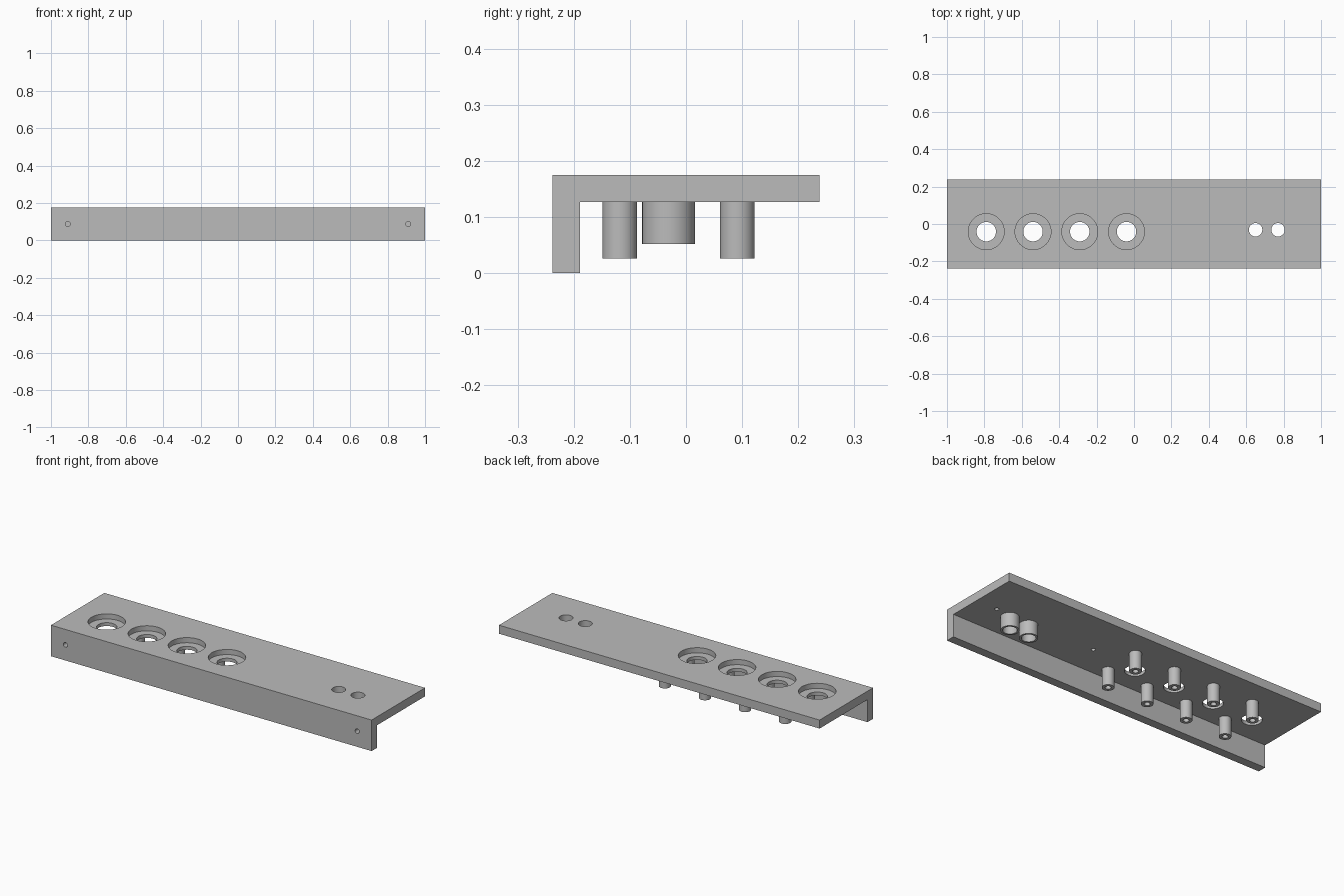
import bpy, bmesh, math
from mathutils import Matrix, Vector

if "Cube" in bpy.data.objects:
    bpy.data.objects.remove(bpy.data.objects["Cube"])

SEG = 40
grey = bpy.data.materials.new("light_grey")
grey.diffuse_color = (0.5, 0.5, 0.5, 1)
grey.use_nodes = True
grey.node_tree.nodes["Principled BSDF"].inputs["Base Color"].default_value = grey.diffuse_color


def finish(bm, name):
    bmesh.ops.recalc_face_normals(bm, faces=bm.faces)
    me = bpy.data.meshes.new(name)
    bm.to_mesh(me)
    bm.free()
    me.materials.append(grey)
    ob = bpy.data.objects.new(name, me)
    bpy.context.collection.objects.link(ob)
    return ob


def lathe(bm, profile, mat):
    """Revolve a closed (radius, z) outline; radius 0 becomes a pole."""
    rings = []
    for r, z in profile:
        if r == 0:
            rings.append([bm.verts.new(mat @ Vector((0, 0, z)))] * SEG)
        else:
            rings.append([bm.verts.new(mat @ Vector((r * math.cos(a), r * math.sin(a), z)))
                          for a in (2 * math.pi * i / SEG for i in range(SEG))])
    for k, a in enumerate(rings):
        b = rings[(k + 1) % len(rings)]
        if a[0] is a[1] and b[0] is b[1]:
            continue
        for i in range(SEG):
            j = (i + 1) % SEG
            bm.faces.new(list(dict.fromkeys((a[i], a[j], b[j], b[i]))))


def at(x, y, z=0):
    return Matrix.Translation((x, y, z))


def plug(r, z0, z1):
    return [(0, z0), (r, z0), (r, z1), (0, z1)]


def smooth(ob):
    bpy.ops.object.select_all(action='DESELECT')
    ob.select_set(True)
    bpy.context.view_layer.objects.active = ob
    bpy.ops.object.shade_smooth_by_angle(angle=math.radians(30))


TOP, UNDER, FRONT, BACK = 0.175, 0.127, -0.238, 0.238
knob_x = [-0.79, -0.54, -0.29, -0.04]
jack_x = [0.65, 0.77]

# L-shaped panel: top plate with front flange
bm = bmesh.new()
outline = [(FRONT, 0), (-0.189, 0), (-0.189, UNDER), (BACK, UNDER), (BACK, TOP), (FRONT, TOP)]
face = bm.faces.new([bm.verts.new((-1, y, z)) for y, z in outline])
ext = bmesh.ops.extrude_face_region(bm, geom=[face])
bmesh.ops.translate(bm, vec=(2, 0, 0), verts=[v for v in ext["geom"] if isinstance(v, bmesh.types.BMVert)])
panel = finish(bm, "panel")

# Cutters for every hole in the panel
bm = bmesh.new()
for x in knob_x:       # stepped round recesses
    lathe(bm, [(0, 0.1), (0.052, 0.1), (0.052, 0.146), (0.096, 0.146), (0.096, 0.2), (0, 0.2)], at(x, -0.041))
for x in jack_x:       # through holes
    lathe(bm, plug(0.036, 0.1, 0.2), at(x, -0.031))
for x in (0.25, 0.87):  # blind pilot holes underneath
    lathe(bm, plug(0.011, 0.1, 0.155), at(x, -0.013))
for x in (-0.91, 0.91):  # blind screw holes in the flange
    lathe(bm, plug(0.013, -0.02, 0.035), at(x, FRONT, 0.088) @ Matrix.Rotation(-math.pi / 2, 4, 'X'))
cutter = finish(bm, "hole_cutter")
cutter.hide_render = True

mod = panel.modifiers.new("holes", 'BOOLEAN')
mod.operation, mod.solver, mod.object = 'DIFFERENCE', 'EXACT', cutter
bpy.context.view_layer.objects.active = panel
bpy.ops.object.modifier_apply(modifier="holes")
bpy.data.objects.remove(cutter)
smooth(panel)

# Hollow standoff posts, two per recess
bm = bmesh.new()
for x in knob_x:
    for y in (-0.118, 0.0915):
        lathe(bm, [(0, UNDER), (0.031, UNDER), (0.031, 0.026), (0.015, 0.026), (0.015, 0.12), (0, 0.12)],
              at(x + 0.107, y))
smooth(finish(bm, "standoff_posts"))

# Open sleeves below the pair of through holes
bm = bmesh.new()
for x in jack_x:
    lathe(bm, [(0.036, UNDER), (0.047, UNDER), (0.047, 0.052), (0.036, 0.052)], at(x, -0.031))
smooth(finish(bm, "hole_sleeves"))
